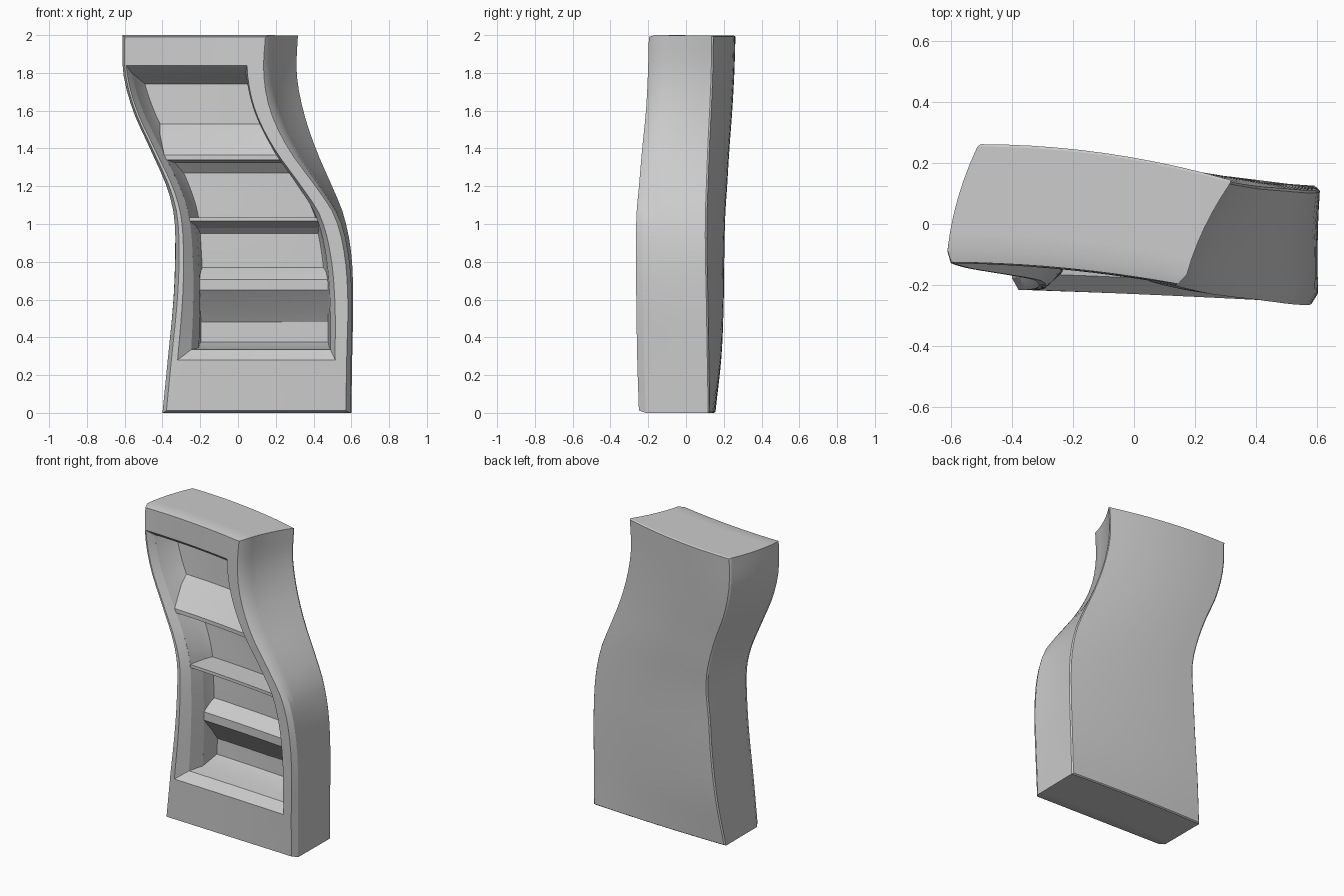
import bpy, bmesh
from mathutils import Vector

cube = bpy.data.objects.get("Cube")
if cube:
    bpy.data.objects.remove(cube, do_unlink=True)

grey = bpy.data.materials.new("warm_grey")
grey.use_nodes = True
grey.diffuse_color = (0.6, 0.6, 0.6, 1)
grey.node_tree.nodes["Principled BSDF"].inputs["Base Color"].default_value = (0.6, 0.6, 0.6, 1)

# Wavy profile: z, then x of front-left, front-right, back-left, back-right, then their y
PROFILE = [
    (0.0, -.40, .595, -.40, .60, -.215, -.25, .155, .125),
    (0.3, -.37, .60, -.36, .605, -.215, -.26, .188, .12),
    (0.6, -.34, .605, -.33, .61, -.21, -.265, .2, .115),
    (0.85, -.33, .585, -.315, .60, -.20, -.268, .203, .11),
    (1.05, -.34, .53, -.30, .56, -.185, -.265, .208, .11),
    (1.2, -.38, .43, -.32, .50, -.175, -.252, .218, .115),
    (1.4, -.47, .285, -.38, .415, -.16, -.235, .23, .122),
    (1.6, -.56, .19, -.46, .35, -.145, -.215, .245, .132),
    (1.8, -.612, .155, -.505, .315, -.13, -.205, .256, .14),
    (2.0, -.615, .165, -.51, .322, -.125, -.20, .262, .143),
]


def slope(i, k):
    a, b = PROFILE[max(i - 1, 0)], PROFILE[min(i + 1, len(PROFILE) - 1)]
    return (b[k] - a[k]) / (b[0] - a[0])


def section(z):
    """Smooth interpolation of the profile at height z."""
    i = 0
    while i < len(PROFILE) - 2 and z > PROFILE[i + 1][0]:
        i += 1
    a, b = PROFILE[i], PROFILE[i + 1]
    h = b[0] - a[0]
    t = (z - a[0]) / h
    s = t * t * (3 - 2 * t)
    return [a[k] + (b[k] - a[k]) * s
            + h * t * (1 - t) * ((1 - t) * slope(i, k) - t * slope(i + 1, k))
            for k in range(1, 9)]


def place(p):
    """Map (across, depth, height) of a straight block onto the wavy one."""
    u, v, z = p
    flx, frx, blx, brx, fly, fry, bly, bry = section(z)
    arch = 4 * u * (1 - u)
    front = Vector((flx + (frx - flx) * u, fly + (fry - fly) * u + arch * .009 * z, z))
    back = Vector((blx + (brx - blx) * u, bly + (bry - bly) * u + arch * (.01 + .01 * z), z))
    hollow = Vector((.04 * z * v * (1 - v), 0, 0))
    return front.lerp(back, v) - hollow


bm = bmesh.new()
ACROSS = 10


def patch(a, b, c, d, n, m):
    """Curved sheet between four corners of the straight block."""
    rows = []
    for j in range(m + 1):
        lo, hi = a.lerp(d, j / m), b.lerp(c, j / m)
        rows.append([bm.verts.new(place(lo.lerp(hi, i / n))) for i in range(n + 1)])
    for r, s in zip(rows, rows[1:]):
        for i in range(n):
            bm.faces.new((r[i], r[i + 1], s[i + 1], s[i]))


def rect(u0, u1, z0, z1, v):
    return [Vector(p) for p in ((u0, v, z0), (u1, v, z0), (u1, v, z1), (u0, v, z1))]


def opening(z0, z1, v, left=0.0, right=0.0):
    """Rectangle that follows the leaning sides of the opening; the left inset narrows upward."""
    pts = rect(0, 1, z0, z1, v)
    for p in pts:
        if p.x < .5:
            p.x = .058 - .015 * p.z + left * (1.6 - .6 * p.z)
        else:
            p.x = .922 - .033 * p.z - right
    return pts


def ring(a, b, tall, deep=1):
    for i in range(4):
        j = (i + 1) % 4
        patch(a[i], a[j], b[j], b[i], tall if i % 2 else ACROSS, deep)


def chain(rects, tall):
    for a, b in zip(rects, rects[1:]):
        ring(a, b, tall)


# Outer shell: back, softened edges, sides, front frame and chamfered mouth
TALL = 28
back = rect(.008, .992, .006, 1.992, 1)
side_back = rect(0, 1, 0, 1.997, .98)
side_front = rect(0, 1, 0, 2, .1)
frame = rect(.02, .975, .012, 1.99, 0)
patch(back[1], back[0], back[3], back[2], ACROSS, TALL)
ring(back, side_back, TALL)
ring(side_back, side_front, TALL, 6)
MOUTH, LEDGE = (.13, .05, .025), (.35, .08, .03)
chain([side_front, frame, opening(.28, 1.84, 0), opening(.335, 1.80, *MOUTH)], TALL)

# Lower recess that holds the two bottom compartments
chain([opening(.335, 1.015, *MOUTH), opening(.345, .99, *LEDGE)], 14)

# Compartments: mouth, sloping floor and ceiling, then bevel to the back wall
BAYS = [
    [(.345, .65, *LEDGE), (.36, .55, .56, .08, .035), (.375, .48, .68, .084, .04)],
    [(.705, .99, *LEDGE), (.745, .98, .47, .086, .035), (.77, .95, .56, .095, .05)],
    [(1.035, 1.34, *MOUTH), (1.035, 1.325, .43, .075, .03), (1.035, 1.27, .56, .095, .04)],
    [(1.365, 1.80, *MOUTH), (1.48, 1.77, .38, .08, .03), (1.53, 1.74, .5, .11, .04)],
]
for bay in BAYS:
    steps = [opening(*step) for step in bay]
    chain(steps, 12)
    patch(*steps[-1], ACROSS, 12)

# Front edges of the shelves
for low, high, spot in ((.65, .705, LEDGE), (1.015, 1.035, MOUTH), (1.34, 1.365, MOUTH)):
    patch(*opening(low, high, *spot), ACROSS, 1)

bmesh.ops.remove_doubles(bm, verts=bm.verts[:], dist=.0005)
mesh = bpy.data.meshes.new("wavy_bookcase")
bm.to_mesh(mesh)
bm.free()
mesh.materials.append(grey)
bookcase = bpy.data.objects.new("wavy_bookcase", mesh)
bpy.context.collection.objects.link(bookcase)

bpy.ops.object.select_all(action='DESELECT')
bookcase.select_set(True)
bpy.context.view_layer.objects.active = bookcase
bpy.ops.object.shade_smooth_by_angle(angle=.45)
